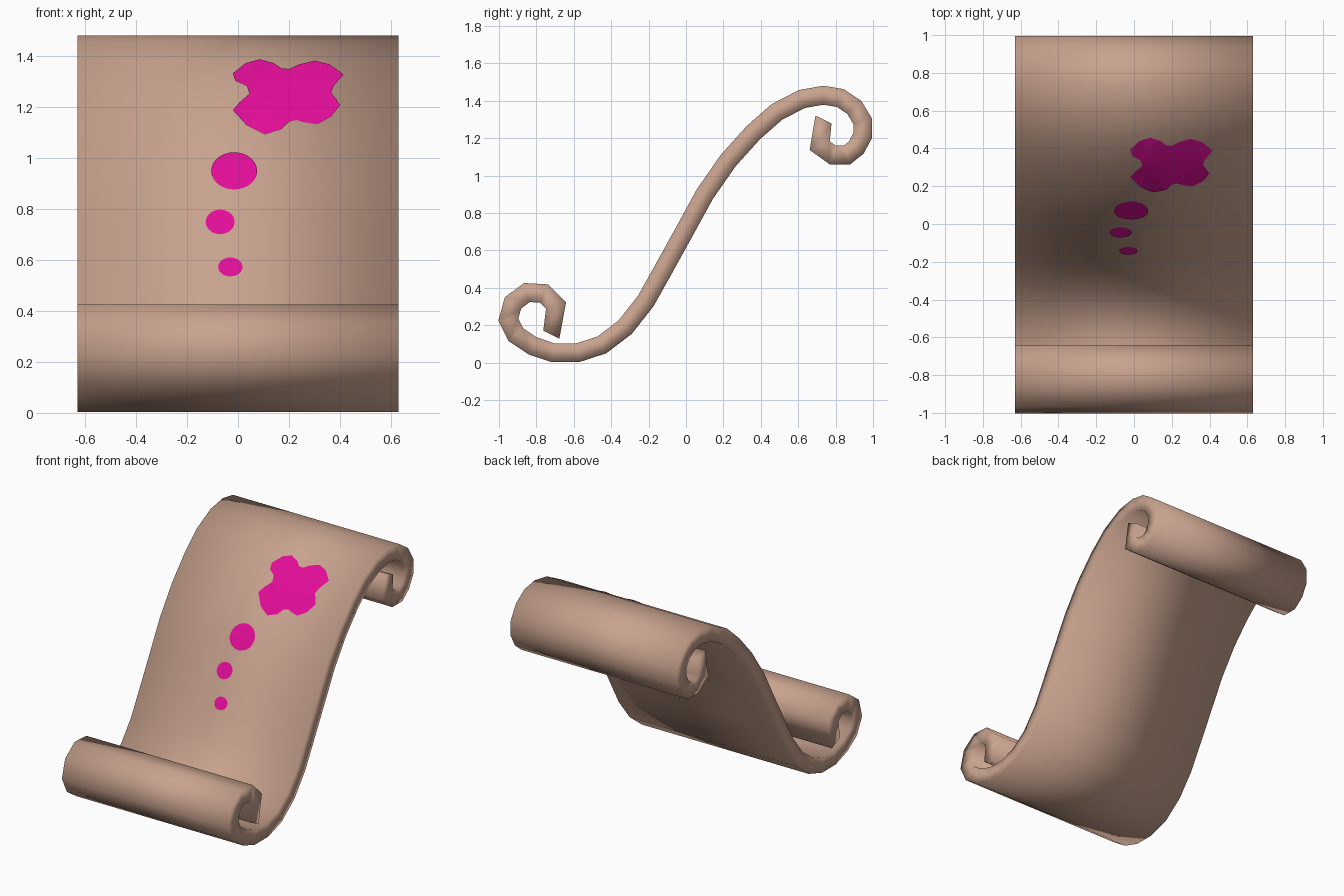
import bpy, bmesh, math
from mathutils import Vector

if "Cube" in bpy.data.objects:
    bpy.data.objects.remove(bpy.data.objects["Cube"])

HALF_WIDTH, HALF_THICK = 0.63, 0.05


def material(name, rgb):
    m = bpy.data.materials.new(name)
    m.diffuse_color = (*rgb, 1)
    m.use_nodes = True
    m.node_tree.nodes["Principled BSDF"].inputs["Base Color"].default_value = m.diffuse_color
    return m


def finish(bm, name, mat):
    me = bpy.data.meshes.new(name)
    bm.to_mesh(me)
    bm.free()
    ob = bpy.data.objects.new(name, me)
    bpy.context.collection.objects.link(ob)
    me.materials.append(mat)
    for p in me.polygons:
        p.use_smooth = True
    return ob


parchment = material("tan parchment", (0.578, 0.362, 0.27))
ink = material("magenta ink", (0.76, 0.004, 0.314))

# Centreline of the sheet in (y, z): lower roll, slope, upper roll
path = [Vector(p) for p in (
    (-.72, .15), (-.695, .305), (-.76, .37), (-.85, .375), (-.925, .32),
    (-.95, .23), (-.91, .15), (-.82, .09), (-.71, .053), (-.58, .053),
    (-.45, .095), (-.325, .19), (-.215, .33), (-.12, .50), (-.015, .69),
    (.10, .90), (.225, 1.08), (.36, 1.23), (.485, 1.34), (.62, 1.41),
    (.735, 1.43), (.825, 1.415), (.90, 1.365), (.945, 1.29), (.945, 1.215),
    (.91, 1.15), (.86, 1.11), (.785, 1.11), (.715, 1.16), (.735, 1.30))]

# Mitred offset on both sides of the centreline, slanted at the two ends
front, back = [], []
for i, p in enumerate(path):
    if 0 < i < len(path) - 1:
        a = (p - path[i - 1]).normalized()
        b = (path[i + 1] - p).normalized()
        t = (a + b).normalized()
        n = Vector((-t.y, t.x)) * HALF_THICK / t.dot(a)
    else:
        n = Vector((-.043, .021))
    front.append(p + n)
    back.append(p - n)

# Rolled sheet
bm = bmesh.new()
rows = [[bm.verts.new((x, q.x, q.y)) for x, q in
         ((-HALF_WIDTH, f), (HALF_WIDTH, f), (HALF_WIDTH, b), (-HALF_WIDTH, b))]
        for f, b in zip(front, back)]
for r, s in zip(rows, rows[1:]):
    for k in range(4):
        j = (k + 1) % 4
        bm.faces.new((r[k], r[j], s[j], s[k]))
bm.faces.new(rows[0])
bm.faces.new(rows[-1])
bmesh.ops.recalc_face_normals(bm, faces=bm.faces)
finish(bm, "scroll_sheet", parchment)

# Painted marks: flat outlines in (x, z), split at the bends, laid on the slope
slope = front[9:21]


def slope_y(z):
    for a, b in zip(slope, slope[1:]):
        if z <= b.y:
            break
    return a.x + (b.x - a.x) * (z - a.y) / (b.y - a.y)


def painted_mark(name, outline):
    bm = bmesh.new()
    face = bm.faces.new([bm.verts.new((x, 0, z)) for x, z in outline])
    face.normal_update()
    if face.normal.y > 0:
        face.normal_flip()
    bmesh.ops.triangulate(bm, faces=bm.faces)
    for q in slope:
        bmesh.ops.bisect_plane(bm, geom=bm.verts[:] + bm.edges[:] + bm.faces[:],
                               plane_co=(0, 0, q.y), plane_no=(0, 0, 1))
    for v in bm.verts:
        v.co.y = slope_y(v.co.z) - 0.004
        v.co.z += 0.003
    finish(bm, name, ink)


def ellipse(cx, cz, rx, rz, n=28):
    return [(cx + rx * math.cos(2 * math.pi * i / n),
             cz + rz * math.sin(2 * math.pi * i / n)) for i in range(n)]


painted_mark("trail_dot_small", ellipse(-.03, .57, .048, .037))
painted_mark("trail_dot_medium", ellipse(-.07, .747, .057, .048))
painted_mark("trail_dot_large", ellipse(-.015, .947, .09, .073))
painted_mark("cross_mark", [
    (-.02, 1.33), (.03, 1.37), (.085, 1.385), (.14, 1.37), (.17, 1.35),
    (.20, 1.347), (.24, 1.365), (.30, 1.38), (.36, 1.365), (.415, 1.325),
    (.375, 1.28), (.365, 1.255), (.385, 1.23), (.40, 1.205), (.365, 1.16),
    (.31, 1.13), (.26, 1.138), (.23, 1.147), (.20, 1.14), (.17, 1.11),
    (.105, 1.09), (.035, 1.125), (-.02, 1.185), (.005, 1.215),
    (.045, 1.25), (.035, 1.28), (-.01, 1.30)])
